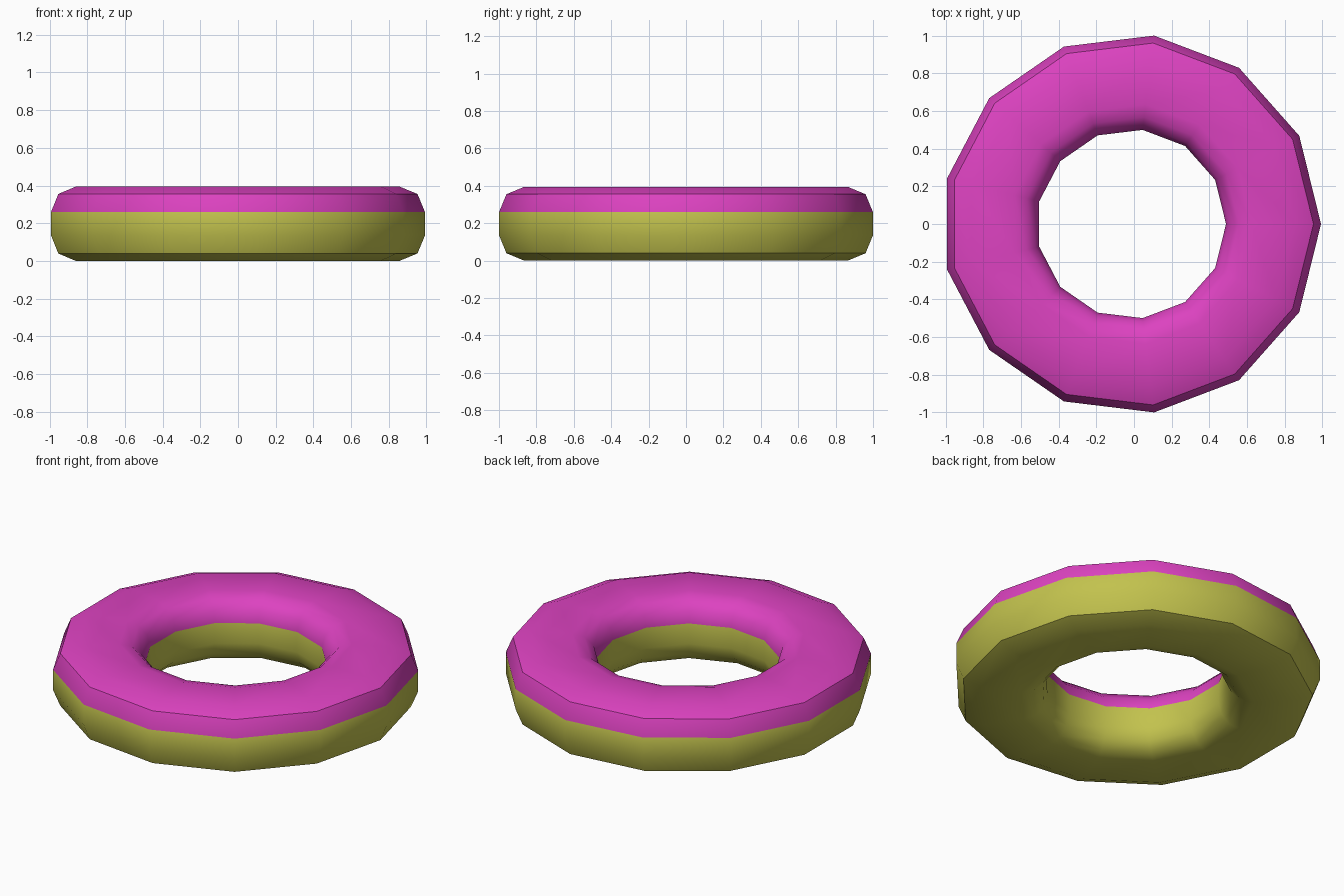
import bpy, bmesh
from math import sin, cos, pi, radians

if "Cube" in bpy.data.objects:
    bpy.data.objects.remove(bpy.data.objects["Cube"])

SIDES = 13
R_OUT, R_IN, H, C = 1.007, 0.503, 0.395, 0.136   # radii, height, corner radius
SHIFT = -R_OUT * (1 - cos(pi / SIDES)) / 2       # odd side count: recentre on x


def corner(r, z, start, segments):
    """Quarter-round corner of the cross-section."""
    return [(r + C * cos(start + pi / 2 * i / segments),
             z + C * sin(start + pi / 2 * i / segments))
            for i in range(segments + 1)]


def material(name, color):
    m = bpy.data.materials.new(name)
    m.diffuse_color = color
    m.use_nodes = True
    m.node_tree.nodes["Principled BSDF"].inputs["Base Color"].default_value = m.diffuse_color
    return m


# Cross-section: rounded rectangle, finer rounding on the hole side
profile = (corner(R_OUT - C, C, -pi / 2, 2) + corner(R_OUT - C, H - C, 0, 2)
           + corner(R_IN + C, H - C, pi / 2, 3) + corner(R_IN + C, C, pi, 3))

# Revolve the cross-section around z
bm = bmesh.new()
rings = []
for s in range(SIDES):
    a = 2 * pi * s / SIDES
    rings.append([bm.verts.new((r * cos(a) + SHIFT, r * sin(a), z)) for r, z in profile])
n = len(profile)
for s in range(SIDES):
    p, q = rings[s], rings[(s + 1) % SIDES]
    for i in range(n):
        j = (i + 1) % n
        f = bm.faces.new((p[i], q[i], q[j], p[j]))
        # Coloured top above the upper corner start, base below
        f.material_index = 1 if min(profile[i][1], profile[j][1]) > H - C - 0.001 else 0
bmesh.ops.recalc_face_normals(bm, faces=bm.faces)

mesh = bpy.data.meshes.new("ring")
bm.to_mesh(mesh)
bm.free()
mesh.materials.append(material("base_yellow", (0.54, 0.54, 0.075, 1)))
mesh.materials.append(material("top_pink", (0.72, 0.055, 0.53, 1)))
ring = bpy.data.objects.new("ring", mesh)
bpy.context.collection.objects.link(ring)

# Smooth shading, keeping the 45-degree outer edges sharp
bpy.context.view_layer.objects.active = ring
ring.select_set(True)
bpy.ops.object.shade_smooth_by_angle(angle=radians(35))
